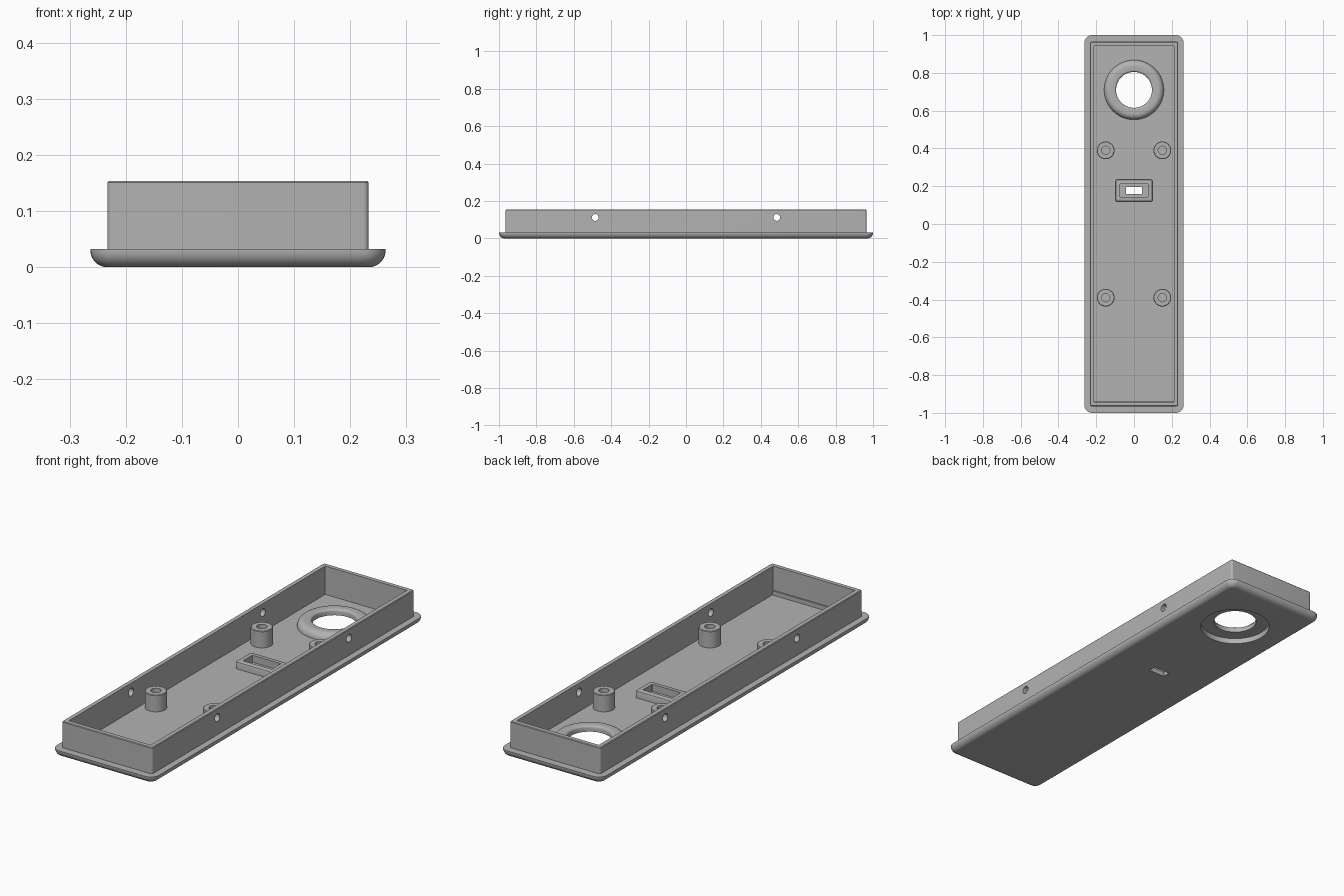
import bpy, bmesh, math

old = bpy.data.objects.get("Cube")
if old:
    bpy.data.objects.remove(old, do_unlink=True)

grey = bpy.data.materials.new("mid_grey")
grey.use_nodes = True
grey.diffuse_color = (0.45, 0.45, 0.45, 1)
grey.node_tree.nodes["Principled BSDF"].inputs["Base Color"].default_value = grey.diffuse_color

FLOOR, RIM, TOP = 0.022, 0.032, 0.154
RING_Y, SLOT_Y = 0.71, 0.177


def rounded_rect(hx, hy, r, z, steps=8):
    """Outline of a rounded rectangle at height z."""
    pts = []
    for k, (sx, sy) in enumerate([(1, 1), (-1, 1), (-1, -1), (1, -1)]):
        for i in range(steps + 1):
            a = (k + i / steps) * math.pi / 2
            pts.append((sx * (hx - r) + r * math.cos(a), sy * (hy - r) + r * math.sin(a), z))
    return pts


def circle(r, z, n=64):
    return [(r * math.cos(t * math.tau / n), r * math.sin(t * math.tau / n), z) for t in range(n)]


def loft(name, rings, location=(0, 0, 0), closed=False):
    """Skin a stack of outlines; cap the ends or join last to first."""
    bm = bmesh.new()
    loops = [[bm.verts.new(p) for p in ring] for ring in rings]
    pairs = list(zip(loops, loops[1:]))
    if closed:
        pairs.append((loops[-1], loops[0]))
    else:
        bm.faces.new(loops[0][::-1])
        bm.faces.new(loops[-1])
    for a, b in pairs:
        for i in range(len(a)):
            j = (i + 1) % len(a)
            bm.faces.new((a[i], a[j], b[j], b[i]))
    bmesh.ops.recalc_face_normals(bm, faces=bm.faces)
    mesh = bpy.data.meshes.new(name)
    bm.to_mesh(mesh)
    bm.free()
    mesh.materials.append(grey)
    ob = bpy.data.objects.new(name, mesh)
    ob.location = location
    bpy.context.collection.objects.link(ob)
    return ob


def activate(ob):
    bpy.ops.object.select_all(action="DESELECT")
    ob.select_set(True)
    bpy.context.view_layer.objects.active = ob


def cut(ob, cutter):
    cutter.hide_render = True
    mod = ob.modifiers.new("cut", "BOOLEAN")
    mod.operation, mod.solver, mod.object = "DIFFERENCE", "EXACT", cutter
    activate(ob)
    bpy.ops.object.modifier_apply(modifier=mod.name)
    bpy.data.objects.remove(cutter, do_unlink=True)


def smooth(ob):
    activate(ob)
    bpy.ops.object.shade_smooth_by_angle(angle=math.radians(32))


# Tray: rounded underside, flange, outer wall, rim, inner wall, floor
rings = []
for i in range(9):
    a = i / 8 * math.pi / 2
    inset = 0.03 * (1 - math.sin(a))
    rings.append(rounded_rect(0.263 - inset, 1 - inset, 0.042 - inset, 0.03 * (1 - math.cos(a))))
rings += [
    rounded_rect(0.263, 1, 0.042, RIM),
    rounded_rect(0.233, 0.965, 0.01, RIM),
    rounded_rect(0.233, 0.965, 0.01, TOP - 0.003),
    rounded_rect(0.230, 0.962, 0.007, TOP),
    rounded_rect(0.211, 0.943, 0.002, TOP),
    rounded_rect(0.211, 0.943, 0.002, FLOOR),
]
tray = loft("tray", rings)

# Openings in the tray: large recess, slot and wall holes
cut(tray, loft("recess_cutter", [circle(0.154, -0.1), circle(0.154, 0.1)], (0, RING_Y, 0)))
cut(tray, loft("slot_cutter", [rounded_rect(0.042, 0.018, 0.001, z) for z in (-0.1, 0.1)],
               (0, SLOT_Y, 0)))
for y in (-0.485, 0.485):
    drill = loft("hole_cutter", [circle(0.018, z, 32) for z in (-0.4, 0.4)], (0, y, 0.112))
    drill.rotation_euler.y = math.pi / 2
    bpy.context.view_layer.update()
    cut(tray, drill)
smooth(tray)

# Raised round collar over the recess
profile = [(0.095, 0.026), (0.154, 0.026), (0.154, 0.018), (0.158, 0.018)]
for i in range(9):
    a = i / 8 * math.pi / 2
    profile.append((0.128 + 0.03 * math.cos(a), FLOOR + 0.031 * math.sin(a)))
for i in range(5):
    a = i / 4 * math.pi / 2
    profile.append((0.105 - 0.01 * math.sin(a), FLOOR + 0.021 + 0.01 * math.cos(a)))
smooth(loft("round_collar", [circle(r, z) for r, z in profile], (0, RING_Y, 0), closed=True))

# Raised frame around the slot
smooth(loft("slot_frame", [
    rounded_rect(0.098, 0.058, 0.008, FLOOR - 0.004),
    rounded_rect(0.098, 0.058, 0.008, 0.048),
    rounded_rect(0.096, 0.056, 0.006, 0.053),
    rounded_rect(0.091, 0.051, 0.002, 0.055),
    rounded_rect(0.074, 0.034, 0.002, 0.055),
    rounded_rect(0.074, 0.034, 0.002, FLOOR - 0.004),
], (0, SLOT_Y, 0), closed=True))

# Four hollow mounting posts
for sx, side in ((1, "left"), (-1, "right")):
    for sy, end in ((1, "back"), (-1, "front")):
        smooth(loft(f"{end}_{side}_post", [
            circle(0.047, FLOOR - 0.004, 40), circle(0.047, 0.097, 40), circle(0.044, 0.1, 40),
            circle(0.022, 0.1, 40), circle(0.022, FLOOR + 0.01, 40),
        ], (0.15 * sx, 0.39 * sy, 0)))

# Small ledge along the front inner wall
loft("front_ledge", [rounded_rect(0.211, 0.005, 0.001, z) for z in (FLOOR - 0.002, 0.042)],
     (0, -0.941, 0))
